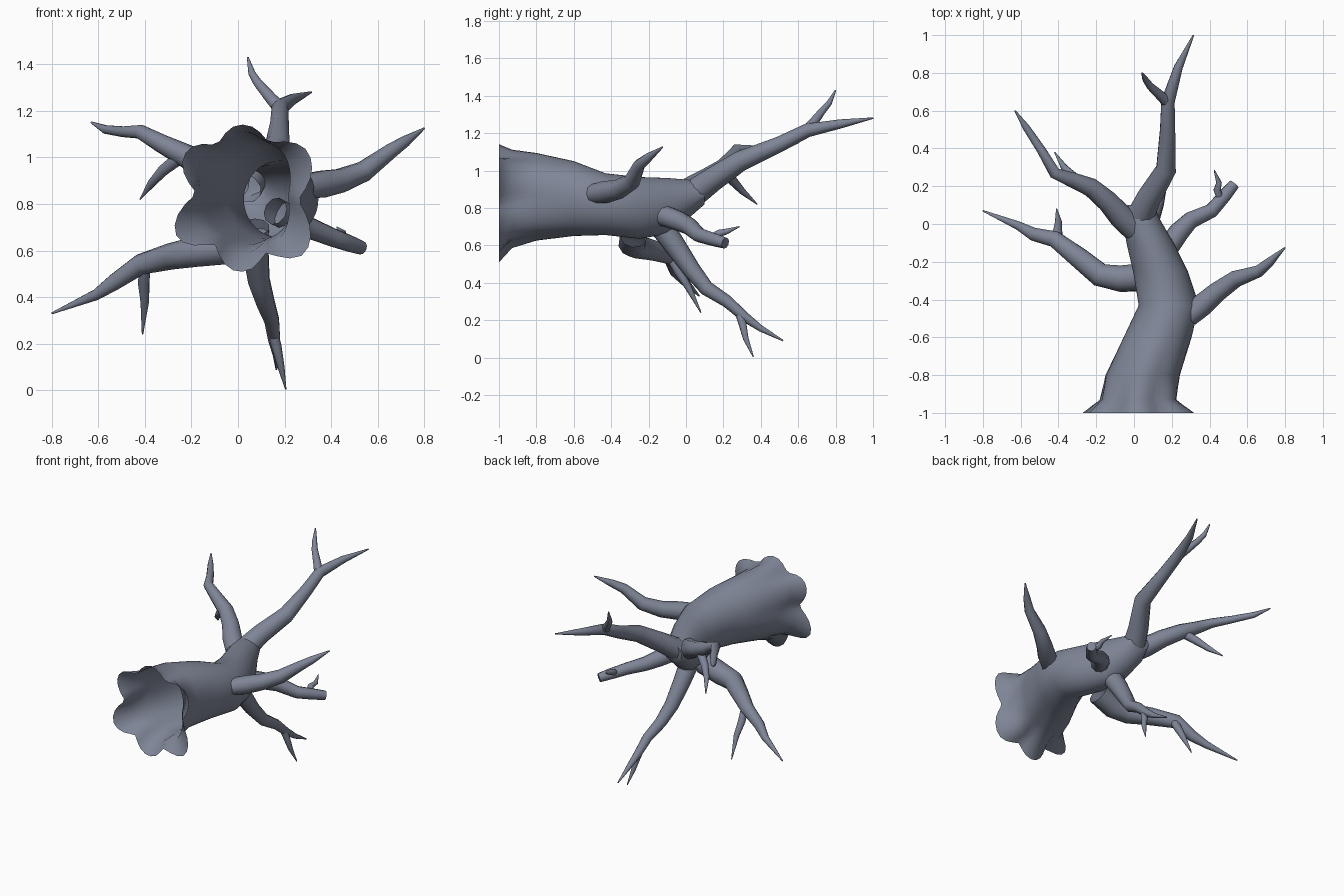
import bpy
import bmesh
from math import sin, cos, pi, radians
from mathutils import Vector

cube = bpy.data.objects.get("Cube")
if cube:
    bpy.data.objects.remove(cube)

# Single bark colour
bark = bpy.data.materials.new("slate_bark")
bark.use_nodes = True
COLOUR = (0.21, 0.235, 0.305, 1)
bark.diffuse_color = COLOUR
shader = bark.node_tree.nodes["Principled BSDF"]
shader.inputs["Base Color"].default_value = COLOUR
shader.inputs["Roughness"].default_value = 0.9


def skin(name, rings, cap_end=True):
    """Bridge a list of equal-sized point rings into one smooth open tube."""
    bm = bmesh.new()
    loops = [[bm.verts.new(p) for p in ring] for ring in rings]
    n = len(loops[0])
    for a, b in zip(loops, loops[1:]):
        for i in range(n):
            j = (i + 1) % n
            bm.faces.new((a[i], a[j], b[j], b[i]))
    if cap_end:
        bm.faces.new(loops[-1])
    bmesh.ops.recalc_face_normals(bm, faces=bm.faces)
    mesh = bpy.data.meshes.new(name)
    bm.to_mesh(mesh)
    bm.free()
    mesh.materials.append(bark)
    obj = bpy.data.objects.new(name, mesh)
    bpy.context.collection.objects.link(obj)
    bpy.ops.object.select_all(action="DESELECT")
    obj.select_set(True)
    bpy.context.view_layer.objects.active = obj
    bpy.ops.object.shade_smooth_by_angle(angle=radians(60))
    return obj


def limb(name, path, sides=10):
    """Tapering branch through (x, y, z, radius) stations."""
    pts = [Vector(p[:3]) for p in path]
    side = None
    rings = []
    for i, p in enumerate(pts):
        before, after = pts[max(i - 1, 0)], pts[min(i + 1, len(pts) - 1)]
        t = (after - before).normalized()
        side = t.orthogonal() if side is None else side - t * side.dot(t)
        side.normalize()
        up = t.cross(side)
        r = path[i][3]
        rings.append([p + r * (side * cos(2 * pi * k / sides) + up * sin(2 * pi * k / sides))
                      for k in range(sides)])
    return skin(name, rings)


# Hollow trunk: torn, lobed rim at the front, then elliptical sections
PEAKS = [(37, .34), (92, .31), (140, .31), (211, .33), (267, .32), (317, .36)]
VALLEYS = [.26, .25, .20, .235, .26, .24]


def rim_radius(deg):
    """Rim radius swinging between uneven peaks and valleys."""
    for i, (a, ra) in enumerate(PEAKS):
        b, rb = PEAKS[(i + 1) % len(PEAKS)]
        span = (b - a) % 360
        f = ((deg - a) % 360) / span
        if f < 1:
            peak = ra + (rb - ra) * f
            return VALLEYS[i] + (peak - VALLEYS[i]) * abs(cos(pi * f)) ** 1.3
    return PEAKS[0][1]


SEG = 48
angles = [360 * k / SEG for k in range(SEG)]
# Sections: y, centre x, centre z, half width, half height
sections = [(-.93, .02, .85, .205, .25), (-.8, .045, .86, .20, .23),
            (-.6, .125, .85, .18, .20), (-.43, .185, .82, .16, .165),
            (-.25, .14, .80, .145, .165), (-.1, .085, .81, .125, .15),
            (.02, .04, .85, .10, .10), (.1, .035, .88, .07, .06)]
rings = [[(.02 + rim_radius(d) * cos(radians(d)), -1, .83 + rim_radius(d) * sin(radians(d)))
          for d in angles]]
for i, (y, cx, cz, rx, rz) in enumerate(sections):
    # Lobes fade out as shallow ridges behind the rim
    fade = (.35, .12)[i] if i < 2 else 0
    ring = []
    for d in angles:
        k = 1 + fade * (rim_radius(d) / .275 - 1)
        ring.append((cx + k * rx * cos(radians(d)), y, cz + k * rz * sin(radians(d))))
    rings.append(ring)
skin("hollow_trunk", rings)

# Long rear branch with its upright twig
limb("rear_branch", [(.03, .03, .87, .075), (.08, .14, .95, .065), (.17, .29, 1.05, .055),
                     (.178, .5, 1.14, .042), (.18, .65, 1.215, .037), (.235, .83, 1.25, .024),
                     (.315, 1, 1.28, .004)])
limb("rear_twig", [(.18, .64, 1.21, .03), (.14, .68, 1.255, .026), (.085, .73, 1.32, .02),
                   (.06, .765, 1.36, .016), (.042, .8, 1.43, .004)])

# Upper left branch
limb("upper_left_branch", [(.29, -.49, .875, .055), (.36, -.43, .885, .06),
                           (.44, -.36, .90, .053), (.54, -.29, .94, .045),
                           (.66, -.25, 1.03, .032), (.72, -.2, 1.07, .024),
                           (.8, -.125, 1.125, .004)])

# Lower left branch: a blunt snapped stub with a twig
limb("lower_left_branch", [(.16, -.15, .77, .06), (.24, -.04, .73, .055), (.3, .02, .70, .047),
                           (.41, .07, .655, .04), (.48, .15, .63, .036), (.53, .21, .612, .03)])
limb("lower_left_twig", [(.46, .13, .64, .02), (.44, .18, .665, .02), (.45, .22, .675, .015),
                         (.425, .285, .70, .003)])

# Upper right branch
limb("upper_right_branch", [(0, -.02, .87, .07), (-.07, .04, .91, .065), (-.14, .12, .96, .057),
                            (-.23, .195, 1.01, .05), (-.33, .235, 1.06, .04),
                            (-.42, .27, 1.11, .031), (-.49, .39, 1.11, .024),
                            (-.57, .51, 1.12, .019), (-.63, .6, 1.15, .004)])
limb("upper_right_twig", [(-.25, .2, 1.0, .03), (-.32, .25, .945, .025),
                          (-.37, .3, .89, .018), (-.42, .38, .82, .003)])

# Lower right branch
limb("lower_right_branch", [(.06, -.28, .66, .075), (-.07, -.29, .61, .072),
                            (-.18, -.27, .595, .065), (-.29, -.18, .575, .057),
                            (-.42, -.08, .54, .045), (-.53, -.055, .465, .036),
                            (-.61, -.01, .41, .024), (-.8, .07, .33, .004)])
limb("lower_right_twig", [(-.4, -.08, .53, .026), (-.405, -.04, .46, .025),
                          (-.4, .01, .38, .019), (-.41, .08, .24, .003)])

# Underside branch with its fork
limb("underside_branch", [(.07, -.13, .70, .065), (.075, -.06, .60, .058), (.09, .03, .47, .048),
                          (.12, .11, .37, .04), (.145, .22, .30, .033), (.155, .31, .22, .027),
                          (.165, .4, .155, .017), (.165, .52, .09, .004)])
limb("underside_twig", [(.15, .28, .25, .022), (.165, .3, .19, .022), (.185, .32, .1, .015),
                        (.205, .36, .004, .003)])
